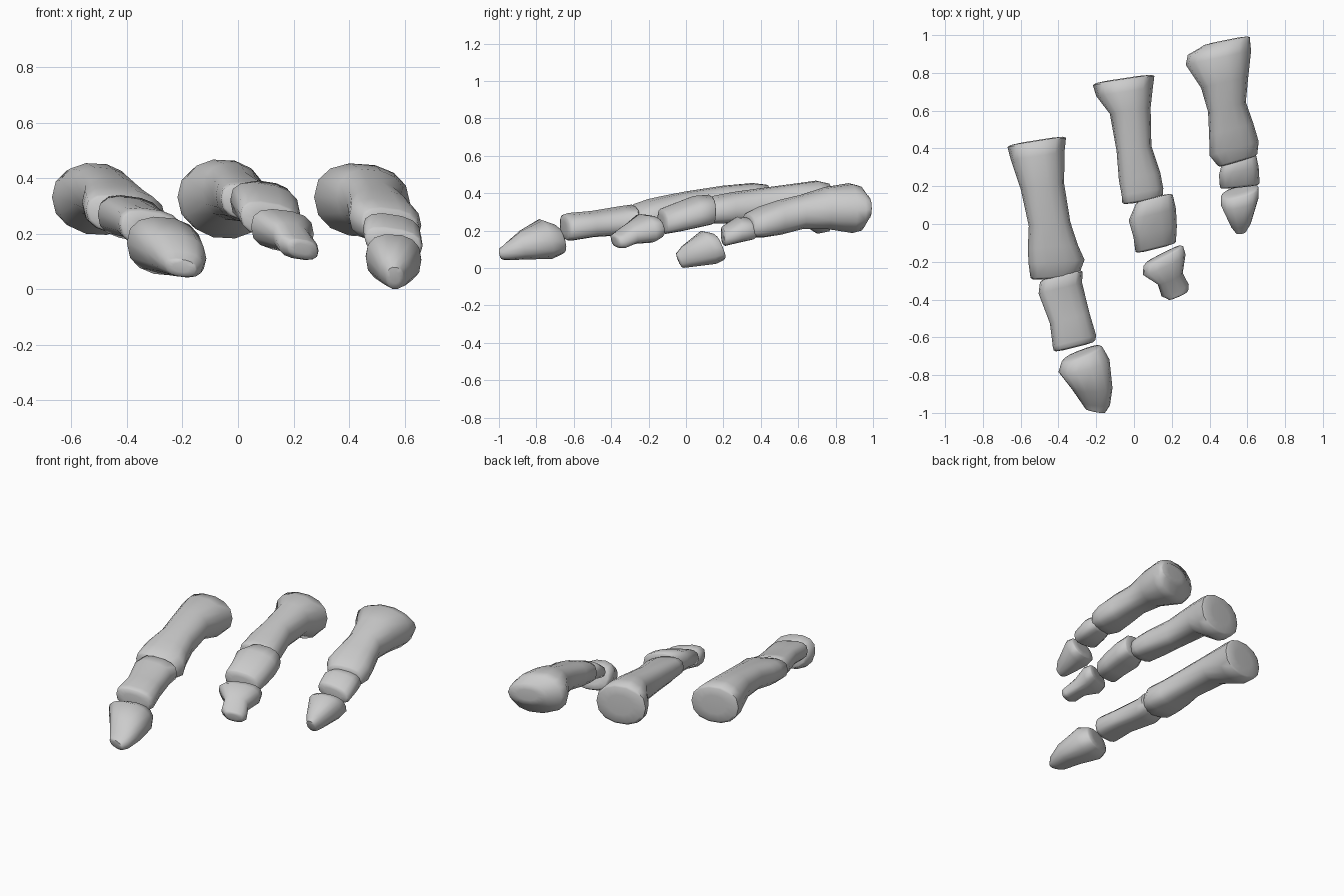
import bpy, bmesh, math

SIDES = 14

def mix(pair, t):
    return pair[0] + (pair[1] - pair[0]) * t

def bone(name, yaw, roll, lean, rings, square=(.75, .75)):
    """Loft sheared rounded sections (x, y, z, half width, half height), back to front.
    yaw, roll and squareness are (back, front) pairs blended along the bone."""
    # softly rounded rims at both ends
    x, y, z, w, h = rings[0]
    back = [(x, y + .012, z, w * .5, h * .5), (x, y + .008, z, w * .9, h * .9)]
    x, y, z, w, h = rings[-1]
    front = [(x, y - .008, z, w * .9, h * .9), (x, y - .012, z, w * .5, h * .5)]
    rings = back + rings + front
    y0, y1 = rings[0][1], rings[-1][1]
    bm = bmesh.new()
    loops = []
    for x, y, z, w, h in rings:
        t = (y - y0) / (y1 - y0)
        power = mix(square, t)
        loop = []
        for i in range(SIDES):
            a = math.tau * i / SIDES
            c, s = math.cos(a), math.sin(a)
            dx = w * math.copysign(abs(c) ** power, c)
            dz = h * math.copysign(abs(s) ** power, s)
            loop.append(bm.verts.new((x + dx, y + mix(yaw, t) * dx + lean * dz,
                                      z + dz - mix(roll, t) * dx)))
        loops.append(loop)
    for a, b in zip(loops, loops[1:]):
        for i in range(SIDES):
            j = (i + 1) % SIDES
            bm.faces.new((a[i], a[j], b[j], b[i]))
    bm.faces.new(loops[0])
    bm.faces.new(loops[-1])
    bmesh.ops.recalc_face_normals(bm, faces=bm.faces)
    mesh = bpy.data.meshes.new(name)
    bm.to_mesh(mesh)
    bm.free()
    obj = bpy.data.objects.new(name, mesh)
    bpy.context.collection.objects.link(obj)
    bpy.ops.object.select_all(action='DESELECT')
    bpy.context.view_layer.objects.active = obj
    obj.select_set(True)
    bpy.ops.object.shade_smooth_by_angle(angle=math.radians(60))

LONG = (.9, .75)

# left, longest digit
bone("left_long_bone", (.16, .06), (.04, .16), 0.0, [
    (-.515, .432, .325, .155, .122), (-.51, .36, .325, .142, .13),
    (-.485, .20, .345, .115, .094), (-.447, .0, .32, .11, .087),
    (-.43, -.12, .295, .132, .087), (-.41, -.20, .278, .148, .085),
    (-.42, -.278, .266, .128, .07)], LONG)
bone("left_middle_bone", (.25, .25), (.14, .14), 0.0, [
    (-.385, -.28, .263, .113, .072), (-.39, -.34, .253, .115, .074),
    (-.34, -.50, .235, .105, .066), (-.315, -.62, .22, .115, .07),
    (-.315, -.642, .217, .11, .066)])
bone("left_tip_bone", (.38, -.2), (.08, .12), -0.25, [
    (-.275, -.69, .155, .108, .08), (-.265, -.75, .155, .135, .105),
    (-.222, -.87, .122, .108, .075), (-.205, -.95, .09, .078, .046),
    (-.205, -.98, .078, .058, .033)], (.85, .8))

# centre digit
bone("centre_long_bone", (.15, .17), (.04, .16), 0.0, [
    (-.055, .76, .325, .163, .13), (-.05, .70, .325, .15, .143),
    (-.02, .60, .35, .108, .103), (0, .40, .335, .092, .09),
    (.03, .25, .322, .11, .08), (.045, .17, .313, .11, .072),
    (.045, .13, .31, .107, .066)], LONG)
bone("centre_middle_bone", (.25, .25), (.16, .16), 0.0, [
    (.107, .13, .312, .098, .076), (.097, .05, .30, .125, .08),
    (.112, -.04, .273, .115, .073), (.115, -.12, .25, .107, .064)])
bone("centre_tip_bone", (.5, .42), (.1, .16), -0.2, [
    (.155, -.17, .222, .105, .058), (.16, -.215, .212, .113, .074),
    (.192, -.29, .185, .066, .054), (.218, -.352, .15, .072, .042),
    (.232, -.372, .145, .056, .036)])

# right, shortest digit
bone("right_long_bone", (.2, .3), (.06, .12), 0.0, [
    (.485, .962, .325, .13, .07), (.45, .93, .32, .165, .12),
    (.447, .88, .32, .173, .133), (.48, .75, .32, .125, .112),
    (.492, .62, .30, .1, .09), (.515, .50, .27, .117, .09),
    (.53, .40, .245, .13, .079), (.548, .34, .23, .105, .064)], LONG)
bone("right_middle_bone", (.3, .1), (.15, .15), 0.0, [
    (.555, .345, .21, .09, .056), (.555, .28, .205, .105, .065),
    (.56, .205, .172, .105, .05)])
bone("right_tip_bone", (.25, .1), (.06, .04), -0.4, [
    (.56, .167, .115, .1, .072), (.56, .12, .11, .1, .088),
    (.565, .0, .06, .055, .056), (.565, -.03, .042, .034, .042)], (.75, .9))
